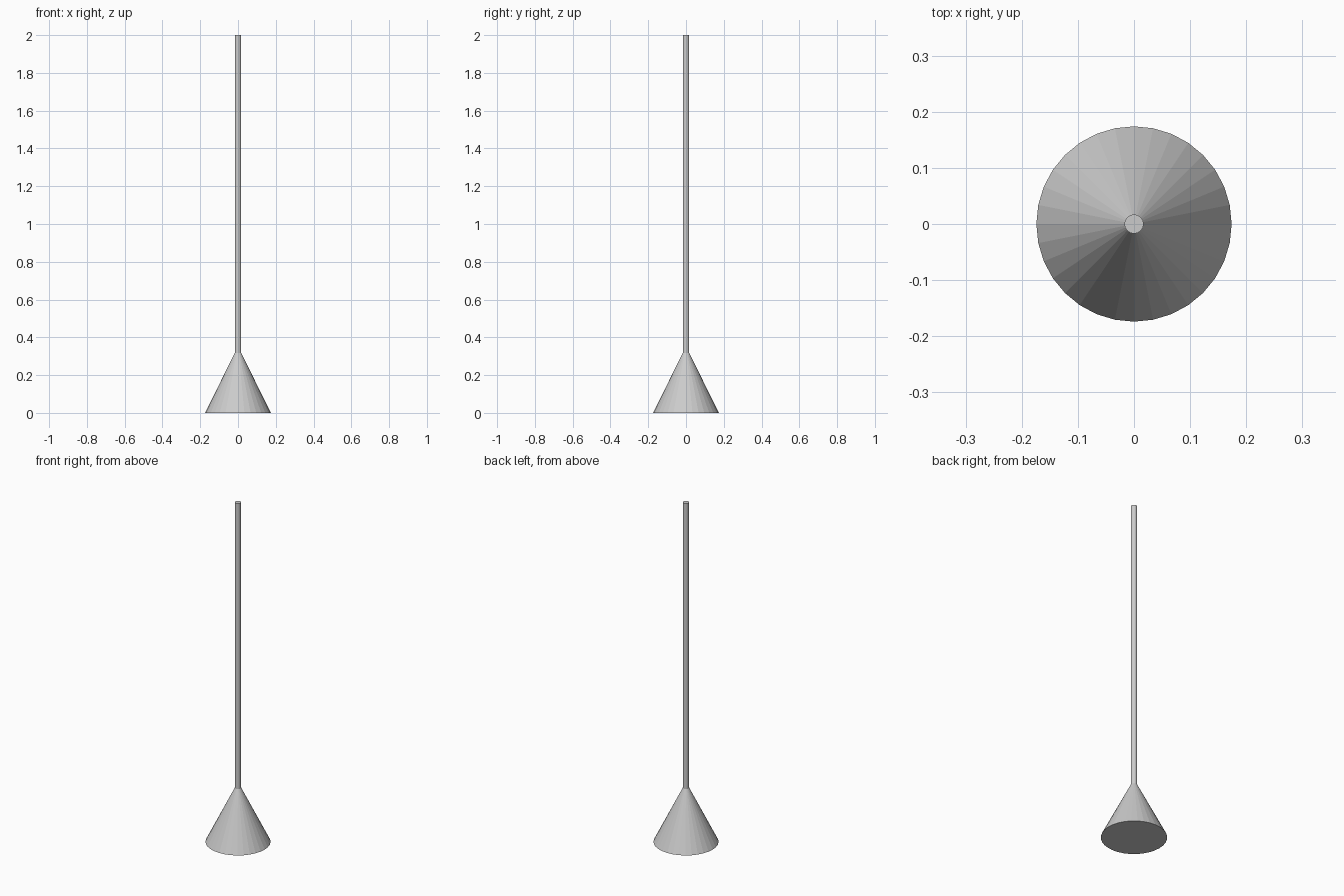
import bpy

if "Cube" in bpy.data.objects:
    bpy.data.objects.remove(bpy.data.objects["Cube"])

SIDES = 32
BASE_R, POLE_R = 0.174, 0.017
JOINT_Z, TOP_Z = 0.318, 2.0


def tapered(name, r_bottom, r_top, z0, z1):
    bpy.ops.mesh.primitive_cone_add(
        vertices=SIDES, radius1=r_bottom, radius2=r_top,
        depth=z1 - z0, location=(0, 0, (z0 + z1) / 2))
    obj = bpy.context.object
    obj.name = name
    return obj


# Conical foot, closed underneath
tapered("cone_base", BASE_R, POLE_R, 0, JOINT_Z)

# Slim straight pole rising from the tip of the foot
tapered("pole", POLE_R, POLE_R, JOINT_Z, TOP_Z)
